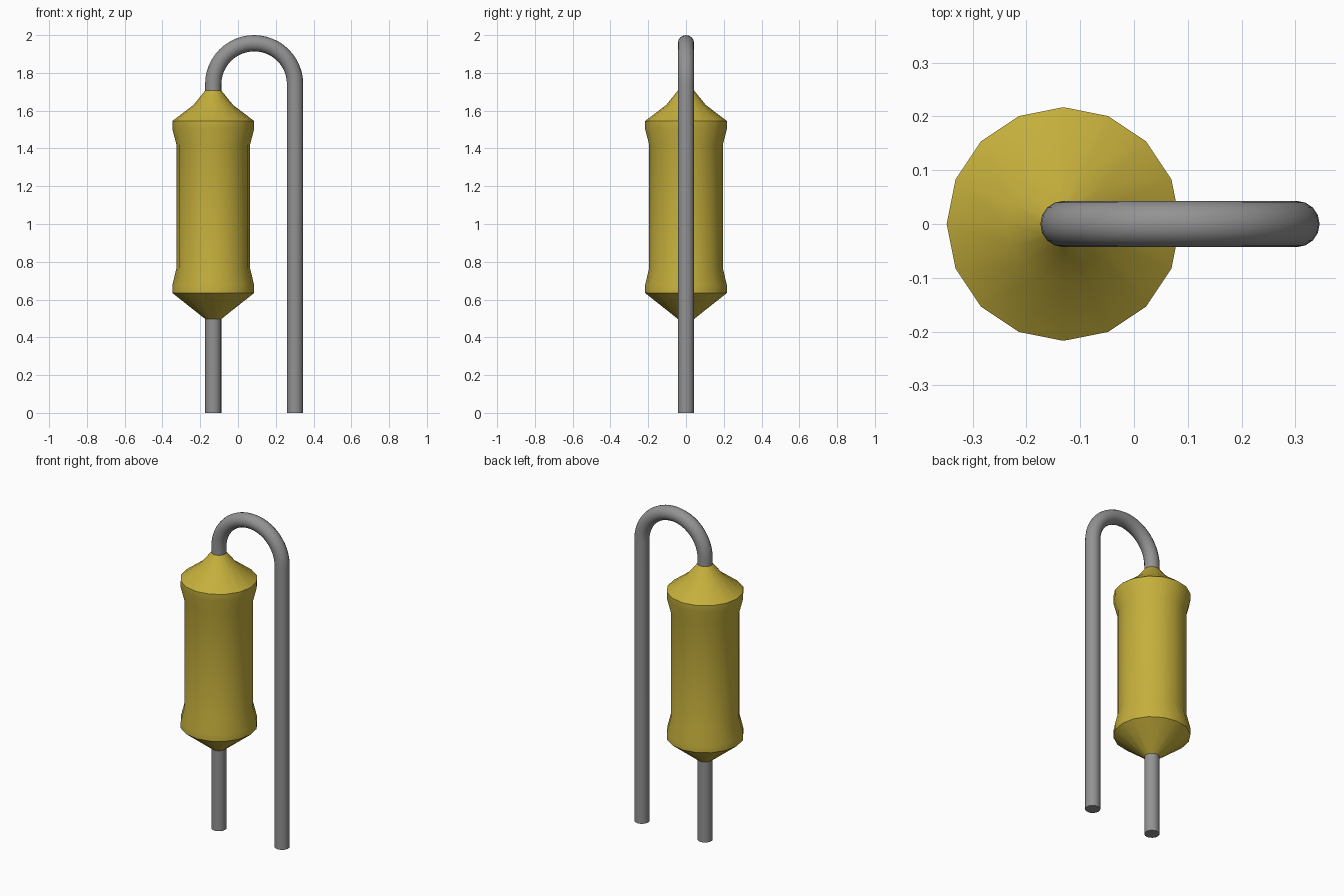
import bpy, bmesh, math

cube = bpy.data.objects.get("Cube")
if cube:
    bpy.data.objects.remove(cube, do_unlink=True)

BODY_X, LEG_X = -0.131, 0.302   # axes of the body and the folded lead
WIRE_R = 0.043


def material(name, rgb):
    m = bpy.data.materials.new(name)
    m.use_nodes = True
    color = (*rgb, 1)
    m.diffuse_color = color
    m.node_tree.nodes["Principled BSDF"].inputs["Base Color"].default_value = color
    return m


def smooth(obj):
    bpy.ops.object.select_all(action='DESELECT')
    obj.select_set(True)
    bpy.context.view_layer.objects.active = obj
    bpy.ops.object.shade_smooth_by_angle(angle=math.radians(30))


def lathe(name, profile, sides, x, mat):
    """Revolve (radius, height) points about a vertical axis and cap the ends."""
    bm = bmesh.new()
    rings = []
    for r, z in profile:
        angles = [2 * math.pi * i / sides for i in range(sides)]
        rings.append([bm.verts.new((r * math.cos(a), r * math.sin(a), z)) for a in angles])
    for low, high in zip(rings, rings[1:]):
        for i in range(sides):
            j = (i + 1) % sides
            bm.faces.new((low[i], low[j], high[j], high[i]))
    bm.faces.new(rings[0][::-1])
    bm.faces.new(rings[-1])
    mesh = bpy.data.meshes.new(name)
    bm.to_mesh(mesh)
    bm.free()
    mesh.materials.append(mat)
    obj = bpy.data.objects.new(name, mesh)
    obj.location.x = x
    bpy.context.collection.objects.link(obj)
    smooth(obj)
    return obj


def wire(name, path, mat):
    """Sweep a round wire with closed ends along a path in the xz plane."""
    curve = bpy.data.curves.new(name, 'CURVE')
    curve.dimensions = '3D'
    curve.bevel_depth = WIRE_R
    curve.bevel_resolution = 6
    curve.use_fill_caps = True
    spline = curve.splines.new('POLY')
    spline.points.add(len(path) - 1)
    for point, (x, z) in zip(spline.points, path):
        point.co = (x, 0, z, 1)
    curve.materials.append(mat)
    obj = bpy.data.objects.new(name, curve)
    bpy.context.collection.objects.link(obj)
    bpy.ops.object.select_all(action='DESELECT')
    obj.select_set(True)
    bpy.context.view_layer.objects.active = obj
    bpy.ops.object.convert(target='MESH')
    smooth(bpy.context.object)


ochre = material("ochre_coating", (0.56, 0.43, 0.045))
grey = material("grey_metal", (0.29, 0.29, 0.29))

# Coated body: flared ends with conical caps
lathe("body", [(0.04, 0.495), (0.217, 0.635), (0.217, 0.675), (0.195, 0.765),
               (0.195, 1.42), (0.217, 1.505), (0.217, 1.545),
               (0.105, 1.63), (0.04, 1.71)], 16, BODY_X, ochre)

# Straight lead below the body
wire("bottom_lead", [(BODY_X, 0), (BODY_X, 0.52)], grey)

# Top lead: rises, folds over in a half circle and runs down beside the body
bend_r = (LEG_X - BODY_X) / 2
bend_x = (LEG_X + BODY_X) / 2
bend_z = 2 - WIRE_R - bend_r
steps = 24
arc = [(bend_x - bend_r * math.cos(math.pi * i / steps),
        bend_z + bend_r * math.sin(math.pi * i / steps)) for i in range(steps + 1)]
wire("folded_lead", [(BODY_X, 1.68)] + arc + [(LEG_X, 0)], grey)
